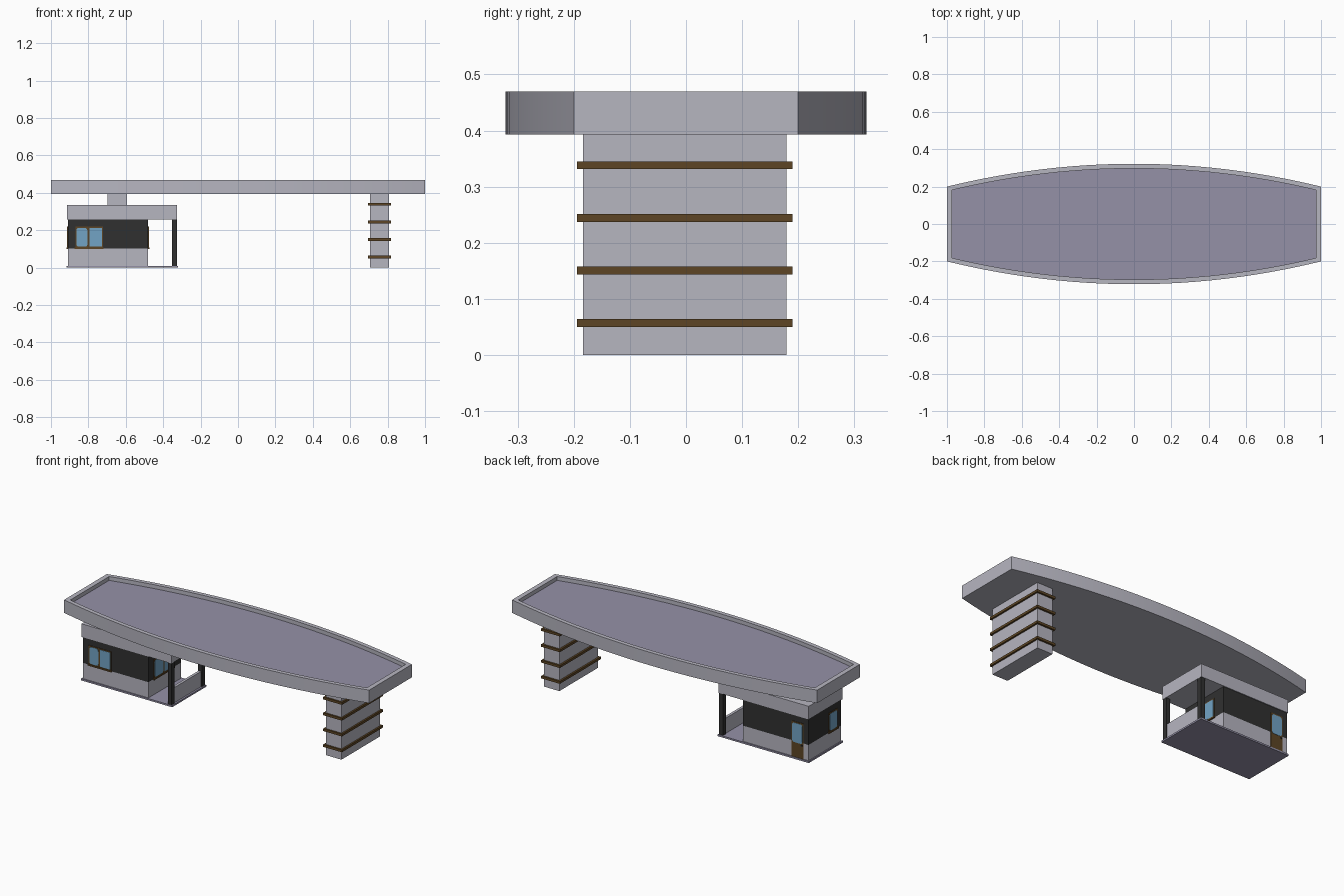
import bpy
import bmesh

cube = bpy.data.objects.get("Cube")
if cube:
    bpy.data.objects.remove(cube, do_unlink=True)


def material(name, color):
    m = bpy.data.materials.new(name)
    m.use_nodes = True
    m.diffuse_color = (*color, 1)
    m.node_tree.nodes["Principled BSDF"].inputs["Base Color"].default_value = (*color, 1)
    return m


concrete = material("light concrete", (0.47, 0.465, 0.53))
deck = material("lavender deck", (0.30, 0.285, 0.39))
charcoal = material("charcoal panel", (0.03, 0.03, 0.03))
timber = material("brown timber", (0.11, 0.06, 0.018))
glass = material("blue glass", (0.17, 0.37, 0.56))


def finish(name, bm, *mats):
    bmesh.ops.recalc_face_normals(bm, faces=bm.faces)
    mesh = bpy.data.meshes.new(name)
    bm.to_mesh(mesh)
    bm.free()
    for m in mats:
        mesh.materials.append(m)
    obj = bpy.data.objects.new(name, mesh)
    bpy.context.collection.objects.link(obj)
    return obj


def box(name, xs, ys, zs, mat, rounded=0, axis=1):
    bm = bmesh.new()
    bmesh.ops.create_cube(bm, size=1)
    for v in bm.verts:
        v.co = [r[0] if c < 0 else r[1] for c, r in zip(v.co, (xs, ys, zs))]
    if rounded:
        # round only the edges running along the given axis
        edges = [e for e in bm.edges
                 if abs((e.verts[0].co - e.verts[1].co)[axis]) > 0.0001]
        bmesh.ops.bevel(bm, geom=edges, offset=rounded, segments=3,
                        profile=0.5, affect='EDGES')
    return finish(name, bm, mat)


# Canopy: curved tray with a raised rim and a recessed deck
TOP, BOTTOM, FLOOR, RIM, STEPS = 0.47, 0.393, 0.447, 0.028, 24


def outline(half_length, inset):
    xs = [half_length * (2 * i / STEPS - 1) for i in range(STEPS + 1)]
    front = [(x, -(0.2 + 0.122 * (1 - x * x) - inset)) for x in xs]
    return front + [(x, -y) for x, y in reversed(front)]


bm = bmesh.new()
outer, inner = outline(1, 0), outline(1 - RIM, RIM - 0.003)
loops = [[bm.verts.new((x, y, z)) for x, y in pts] for pts, z in
         ((outer, BOTTOM), (outer, TOP), (inner, TOP), (inner, FLOOR))]
for a, b in zip(loops, loops[1:]):
    for i in range(len(a)):
        j = (i + 1) % len(a)
        bm.faces.new((a[i], a[j], b[j], b[i]))
bm.faces.new(loops[0])
bm.faces.new(loops[-1]).material_index = 1
canopy = finish("canopy", bm, concrete, deck)
bpy.context.view_layer.objects.active = canopy
canopy.select_set(True)
bpy.ops.object.shade_smooth_by_angle(angle=0.35)

# Support pillar with timber bands
box("pillar", (0.705, 0.807), (-0.184, 0.179), (0, BOTTOM), concrete)
for i in range(4):
    z = 0.05 + i * 0.0937
    box(f"pillar_band_{i + 1}", (0.694, 0.817), (-0.194, 0.19), (z, z + 0.014), timber)

# Kiosk: floor, walls, roof and neck up to the canopy
W, E, Y = -0.91, -0.48, 0.153
box("kiosk_floor", (-0.917, -0.32), (-0.16, 0.16), (0, 0.01), deck)
box("kiosk_lower_wall", (W, E), (-Y, Y), (0.01, 0.103), concrete)
box("kiosk_upper_wall", (W, E), (-Y, Y), (0.103, 0.26), charcoal)
box("kiosk_roof", (-0.915, -0.325), (-0.158, 0.158), (0.257, 0.335), concrete)
box("roof_neck", (-0.697, -0.594), (-0.08, 0.08), (0.335, BOTTOM), concrete)

# Porch: corner posts and low wall between them
for side, s in (("front", -1), ("back", 1)):
    ys = sorted((s * 0.127, s * 0.155))
    box(f"{side}_porch_post", (-0.352, -0.326), ys, (0.01, 0.26), charcoal)
box("porch_low_wall", (-0.347, -0.331), (-0.127, 0.127), (0.01, 0.1), concrete)


def plate(name, side, span, zs, depth, mat, rounded=0):
    """Thin panel lying on one kiosk wall."""
    if side == "front":
        xs, ys, axis = span, (-Y - depth, -Y), 1
    elif side == "back":
        xs, ys, axis = span, (Y, Y + depth), 1
    elif side == "left":
        xs, ys, axis = (E, E + depth), span, 0
    else:
        xs, ys, axis = (W - depth, W), span, 0
    box(name, xs, ys, zs, mat, rounded, axis)


def window(name, side, panes, z0=0.112, z1=0.213):
    lo, hi = panes[0][0] - 0.006, panes[-1][1] + 0.006
    plate(f"{name}_frame", side, (lo, hi), (z0 - 0.006, z1 + 0.006), 0.003, timber)
    plate(f"{name}_sill", side, (lo - 0.004, hi + 0.004), (z0 - 0.012, z0 - 0.003), 0.008, timber)
    for i, (a, b) in enumerate(panes):
        plate(f"{name}_pane_{i + 1}", side, (a, b), (z0, z1), 0.005, glass,
              0.014 if i == 0 else 0)


window("front_window", "front", [(-0.864, -0.805), (-0.794, -0.728)])
window("porch_window", "left", [(-0.1, -0.02), (-0.008, 0.075)])
window("end_window", "right", [(-0.11, -0.04)])

# Back door: timber lower panel, glazed upper panel and a handle
plate("back_door", "back", (-0.878, -0.8), (0.01, 0.22), 0.003, timber)
plate("back_door_glass", "back", (-0.872, -0.806), (0.098, 0.213), 0.005, glass, 0.012)
plate("back_door_handle", "back", (-0.872, -0.864), (0.085, 0.093), 0.008, charcoal)
